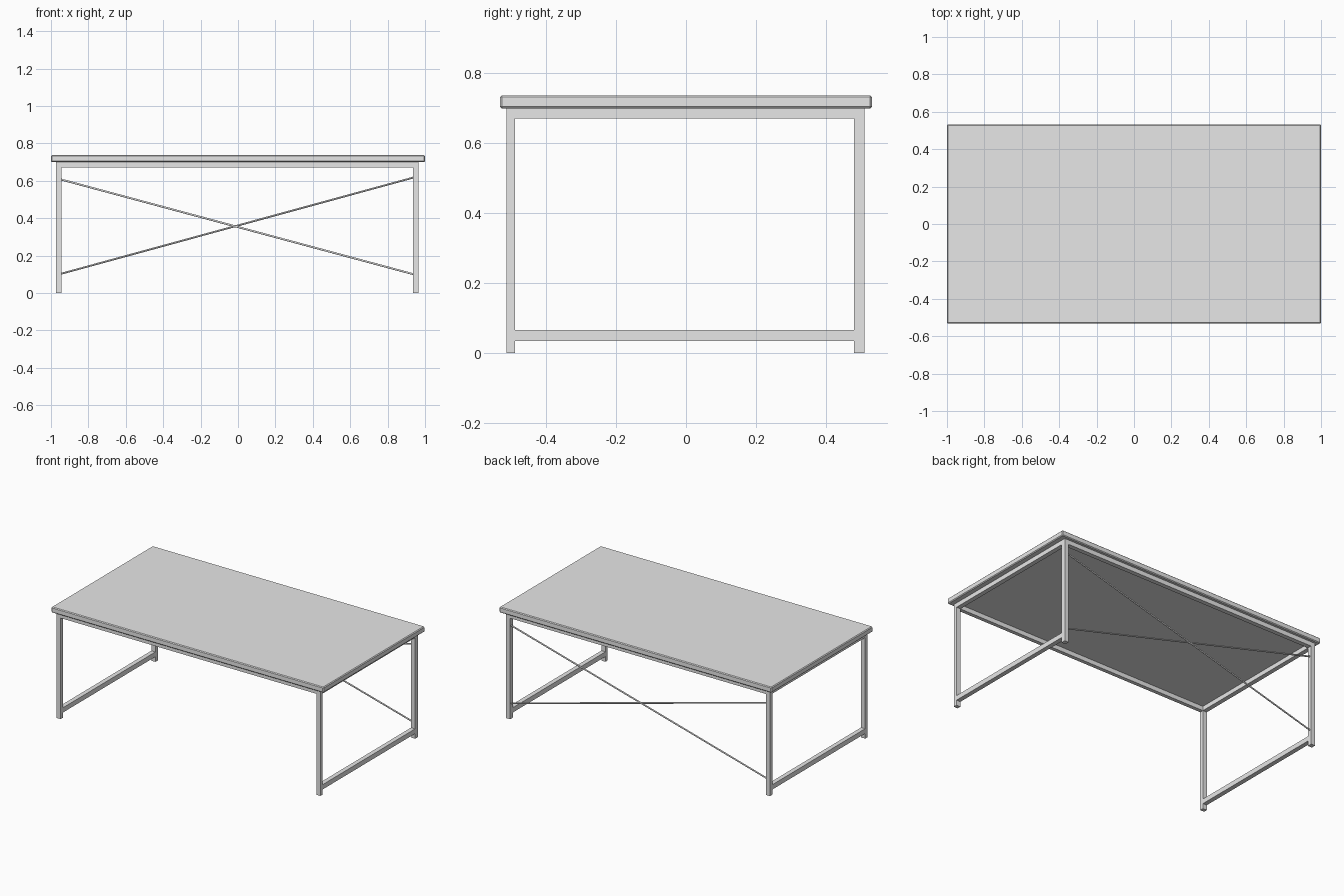
import bpy
from mathutils import Vector

if "Cube" in bpy.data.objects:
    bpy.data.objects.remove(bpy.data.objects["Cube"], do_unlink=True)

GREY = (0.8, 0.8, 0.8, 1)
grey = bpy.data.materials.new("light grey")
grey.use_nodes = True
grey.diffuse_color = GREY
grey.node_tree.nodes["Principled BSDF"].inputs["Base Color"].default_value = GREY


def box(name, x, y, z):
    """Box spanning the given (min, max) ranges."""
    lo, hi = Vector((x[0], y[0], z[0])), Vector((x[1], y[1], z[1]))
    bpy.ops.mesh.primitive_cube_add(size=1, location=(lo + hi) / 2)
    ob = bpy.context.object
    ob.name = name
    ob.scale = hi - lo
    bpy.ops.object.transform_apply(location=False, rotation=False, scale=True)
    ob.data.materials.append(grey)
    return ob


def rod(name, a, b, radius):
    """Thin round rod between two points."""
    a, b = Vector(a), Vector(b)
    d = b - a
    bpy.ops.mesh.primitive_cylinder_add(
        vertices=12, radius=radius, depth=d.length, location=(a + b) / 2,
        rotation=d.to_track_quat('Z', 'Y').to_euler())
    ob = bpy.context.object
    ob.name = name
    ob.data.materials.append(grey)
    bpy.ops.object.shade_smooth_by_angle()


# Tabletop with a fine chamfer
top = box("tabletop", (-1, 1), (-0.532, 0.532), (0.7, 0.737))
bevel = top.modifiers.new("chamfer", 'BEVEL')
bevel.width = 0.005
bevel.segments = 1

# Frame positions
sides = {"right": (-0.974, -0.944), "left": (0.935, 0.965)}
ends = {"front": (-0.514, -0.489), "back": (0.481, 0.511)}
UPPER, LOWER = (0.671, 0.7), (0.034, 0.066)
inner_x = (sides["right"][1], sides["left"][0])
inner_y = (ends["front"][1], ends["back"][0])

# Legs and the rails of each end frame
for side, x in sides.items():
    for end, y in ends.items():
        box(f"{end}_{side}_leg", x, y, (0, UPPER[1]))
    box(f"{side}_upper_rail", x, inner_y, UPPER)
    box(f"{side}_lower_rail", x, inner_y, LOWER)

# Long rails under the tabletop
for end, y in ends.items():
    box(f"{end}_upper_rail", inner_x, y, UPPER)

# Crossed brace rods at the back
BACK = 0.496
rod("brace_rod_falling", (-0.95, BACK, 0.608), (0.94, BACK, 0.1), 0.005)
rod("brace_rod_rising", (-0.95, BACK, 0.102), (0.94, BACK, 0.618), 0.005)
